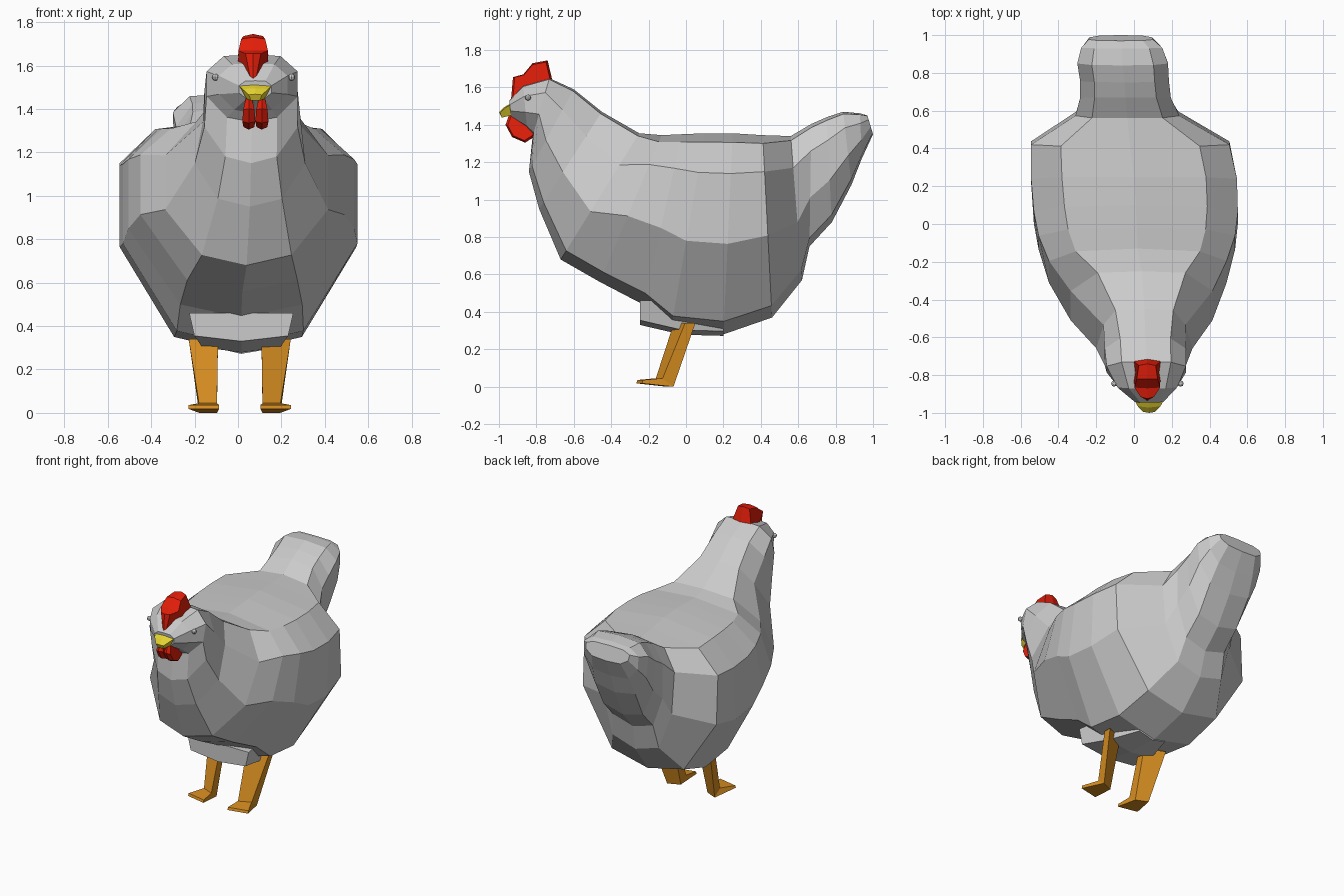
import bpy, bmesh, math
from mathutils import Vector

if "Cube" in bpy.data.objects:
    bpy.data.objects.remove(bpy.data.objects["Cube"])


def material(name, rgb):
    m = bpy.data.materials.new(name)
    m.diffuse_color = (*rgb, 1)
    m.use_nodes = True
    m.node_tree.nodes["Principled BSDF"].inputs["Base Color"].default_value = m.diffuse_color
    return m


GREY = material("feather grey", (0.6, 0.6, 0.6))
RED = material("comb red", (0.78, 0.013, 0.003))
YELLOW = material("beak yellow", (0.78, 0.64, 0.03))
ORANGE = material("leg orange", (0.68, 0.27, 0.015))


def loft(name, rings, mat):
    """Skin a list of equal-length rings and cap both ends."""
    bm = bmesh.new()
    vs = [[bm.verts.new(p) for p in r] for r in rings]
    n = len(vs[0])
    for a, b in zip(vs, vs[1:]):
        for i in range(n):
            j = (i + 1) % n
            bm.faces.new((a[i], a[j], b[j], b[i]))
    bm.faces.new(vs[0])
    bm.faces.new(vs[-1])
    bmesh.ops.remove_doubles(bm, verts=bm.verts, dist=0.0005)
    bmesh.ops.recalc_face_normals(bm, faces=bm.faces)
    me = bpy.data.meshes.new(name)
    bm.to_mesh(me)
    bm.free()
    me.materials.append(mat)
    ob = bpy.data.objects.new(name, me)
    bpy.context.collection.objects.link(ob)
    return ob


# half cross-sections: (width fraction, fraction from top to bottom)
NECK = [(0, 0), (.62, .02), (1, .25), (1, .62), (.55, .93), (0, 1)]
CHEST = [(0, 0), (.6, .02), (.85, .25), (1, .62), (.58, .93), (0, 1)]
TRUNK = [(0, 0), (.70, .045), (1, .2), (1, .55), (.54, .935), (0, 1)]
TAIL = [(0, 0), (.68, .03), (1, .22), (.98, .6), (.66, .93), (0, 1)]


def section(top, bottom, cx, w, half):
    def pt(side, f, t):
        return (cx + side * f * w, top[0] + (bottom[0] - top[0]) * t,
                top[1] + (bottom[1] - top[1]) * t)
    return ([pt(1, f, t) for f, t in half]
            + [pt(-1, f, t) for f, t in half[-2:0:-1]])


# body: one skin from face, over neck and trunk, to tail
loft("body", [
    section((-.945, 1.53), (-.935, 1.44), .08, .075, NECK),
    section((-.87, 1.61), (-.85, 1.38), .07, .158, NECK),
    section((-.73, 1.65), (-.82, 1.34), .065, .21, NECK),
    section((-.60, 1.59), (-.84, 1.15), .06, .215, NECK),
    section((-.45, 1.47), (-.785, .95), .055, .255, CHEST),
    section((-.25, 1.355), (-.67, .68), .04, .375, NECK),
    section((-.13, 1.345), (-.46, .56), .02, .47, TRUNK),
    section((-.02, 1.35), (-.23, .44), .015, .52, TRUNK),
    section((.10, 1.355), (-.08, .31), .01, .54, TRUNK),
    section((.25, 1.355), (.20, .28), 0, .545, TRUNK),
    section((.41, 1.345), (.46, .37), -.02, .525, TRUNK),
    section((.56, 1.34), (.62, .57), -.035, .275, TAIL),
    section((.67, 1.405), (.66, .75), -.045, .24, TAIL),
    section((.75, 1.44), (.78, .88), -.05, .235, TAIL),
    section((.84, 1.47), (.885, 1.08), -.06, .24, TAIL),
    section((.93, 1.462), (.94, 1.22), -.065, .215, TAIL),
    section((.97, 1.45), (1.0, 1.35), -.07, .17, TAIL),
], GREY)


# belly keel between the legs, broad in front and fading into the body
def keel_ring(y, top, bot, w):
    return [(.015 + x * w, y, z) for x, z in
            ((-1, top), (1, top), (.9, bot + .025), (0, bot), (-.9, bot + .025))]


loft("belly", [keel_ring(-.245, .46, .33, .24), keel_ring(-.02, .46, .278, .2),
               keel_ring(.2, .42, .272, .12)], GREY)


def blade(name, profile, cx, shrink, mat):
    """Ridged fin from a side profile (y, z, half width), slimmer at the flanks."""
    cy = sum(p[0] for p in profile) / len(profile)
    cz = sum(p[1] for p in profile) / len(profile)
    rings = []
    for s in (-1, 0, 1):
        k = shrink if s else 1
        rings.append([(cx + s * w, cy + (y - cy) * k, cz + (z - cz) * k)
                      for y, z, w in profile])
    return loft(name, rings, mat)


# comb: narrow blade in front, thick lobe behind
blade("comb", [(-.935, 1.54, .015), (-.925, 1.655, .035), (-.87, 1.67, .068),
               (-.82, 1.73, .055), (-.74, 1.745, .045), (-.715, 1.64, .072),
               (-.80, 1.58, .07)], .07, .9, RED)

# pair of wattles under the beak
for name, x in (("wattle_left", .05), ("wattle_right", .11)):
    blade(name, [(-.94, 1.47, .012), (-.965, 1.40, .026), (-.93, 1.335, .03),
                 (-.86, 1.305, .025), (-.805, 1.34, .022), (-.81, 1.44, .012)],
          x, .85, RED)

# beak: broad base tapering forward and down
loft("beak", [
    [(-.002, -.925, 1.515), (.08, -.935, 1.515), (.162, -.925, 1.515), (.13, -.92, 1.455), (.03, -.92, 1.455)],
    [(.02, -.965, 1.492), (.08, -.972, 1.495), (.14, -.965, 1.492), (.118, -.96, 1.445), (.042, -.96, 1.445)],
    [(.05, -.995, 1.465), (.08, -1.0, 1.468), (.11, -.995, 1.465), (.1, -.985, 1.438), (.06, -.985, 1.438)],
], YELLOW)

# eyes
for name, x in (("eye_left", -.105), ("eye_right", .247)):
    bpy.ops.mesh.primitive_uv_sphere_add(segments=8, ring_count=6, radius=.016,
                                         location=(x, -.845, 1.546))
    bpy.context.object.name = name
    bpy.context.object.data.materials.append(GREY)


# legs: slanted tapering shank with its inner edge forward, then a flat toe
def rect(x0, x1, y0, z0, y1, z1, s, turn=0.0):
    return [(s * x + .008, y + t, z) for x, y, z, t in
            ((x0, y0, z0, -turn), (x1, y0, z0, turn),
             (x1, y1, z1, turn), (x0, y1, z1, -turn))]


for name, s in (("left", -1), ("right", 1)):
    loft("leg_" + name, [rect(.10, .235, -.035, .34, .02, .34, s, .03),
                         rect(.105, .187, -.145, .04, -.085, 0, s, .018)], ORANGE)
    loft("foot_" + name, [rect(.105, .187, -.085, 0, -.145, .045, s, .018),
                          rect(.095, .235, -.25, .018, -.245, .036, s, .015)], ORANGE)
